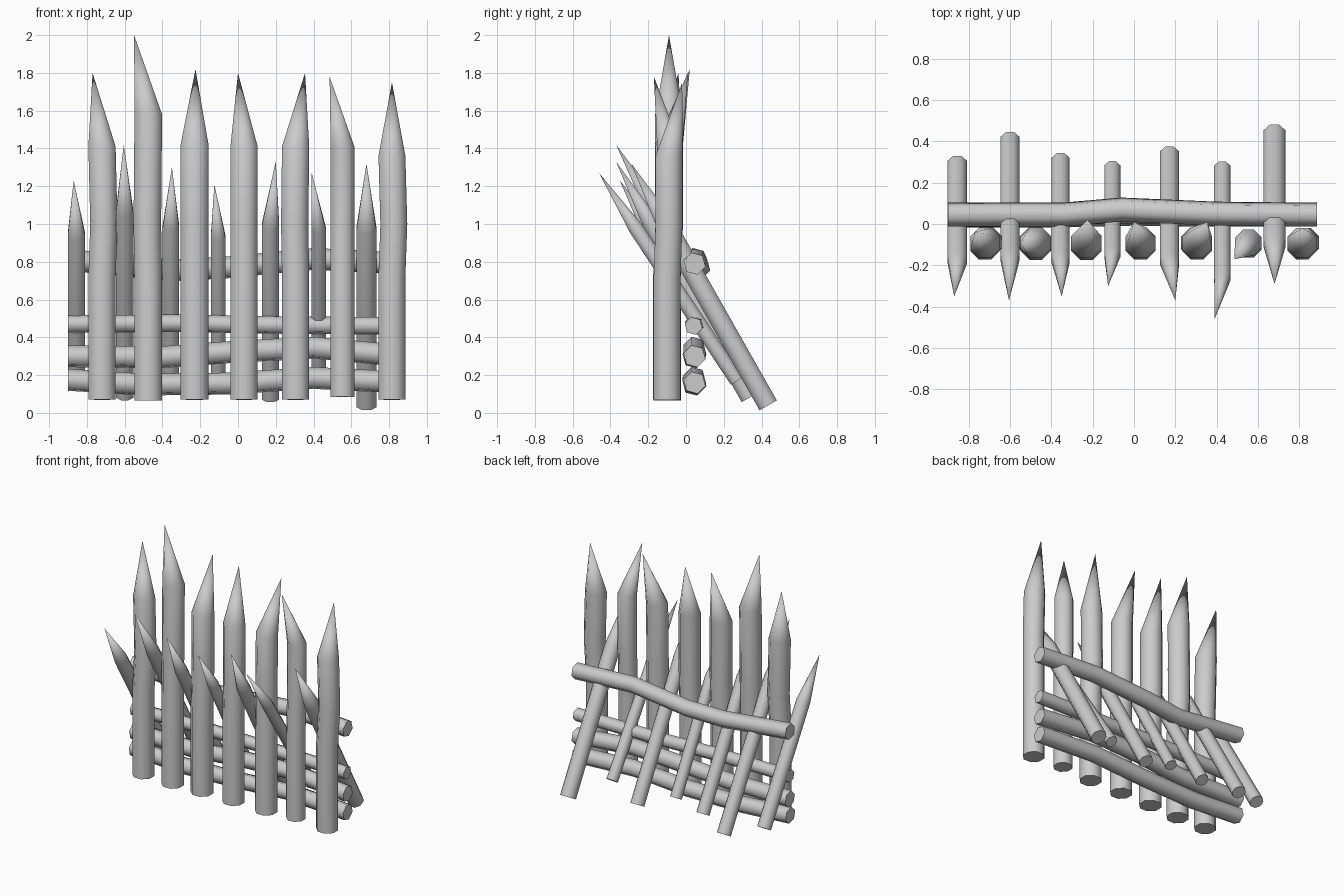
import bpy, bmesh, math
from mathutils import Vector

cube = bpy.data.objects.get("Cube")
if cube:
    bpy.data.objects.remove(cube, do_unlink=True)

wood = bpy.data.materials.new("grey_wood")
wood.use_nodes = True
GREY = (0.6, 0.6, 0.6, 1)
wood.diffuse_color = GREY
wood.node_tree.nodes["Principled BSDF"].inputs["Base Color"].default_value = GREY


def log(name, centres, radius, sides, tip=None, turn=0.5):
    """Capped log through the centres, optionally sharpened to a tip."""
    pts = [Vector(c) for c in centres]
    axis = (pts[-1] - pts[0]).normalized()
    side = axis.cross(Vector((0, 1, 0))).normalized()
    other = axis.cross(side)
    bm = bmesh.new()
    rings = []
    for p in pts:
        ring = []
        for i in range(sides):
            a = math.tau * (i + turn) / sides
            ring.append(bm.verts.new(p + radius * (math.cos(a) * side + math.sin(a) * other)))
        rings.append(ring)
    for low, high in zip(rings, rings[1:]):
        for i in range(sides):
            j = (i + 1) % sides
            bm.faces.new((low[i], low[j], high[j], high[i]))
    bm.faces.new(rings[0][::-1])
    if tip:
        apex = bm.verts.new(tip)
        for i in range(sides):
            bm.faces.new((rings[-1][i], rings[-1][(i + 1) % sides], apex))
    else:
        bm.faces.new(rings[-1])
    bmesh.ops.recalc_face_normals(bm, faces=bm.faces)
    mesh = bpy.data.meshes.new(name)
    bm.to_mesh(mesh)
    bm.free()
    mesh.materials.append(wood)
    obj = bpy.data.objects.new(name, mesh)
    bpy.context.collection.objects.link(obj)
    bpy.ops.object.select_all(action='DESELECT')
    obj.select_set(True)
    bpy.context.view_layer.objects.active = obj
    bpy.ops.object.shade_smooth_by_angle(angle=math.radians(65))


# Upright posts: x, radius, base z, shoulder z, bend in x, tip
posts = [
    (-0.72, 0.078, 0.07, 1.41, 0.01, (-0.77, -0.04, 1.8)),
    (-0.475, 0.079, 0.065, 1.58, -0.005, (-0.55, -0.09, 2.0)),
    (-0.23, 0.08, 0.07, 1.42, 0.0, (-0.225, 0.02, 1.82)),
    (0.032, 0.078, 0.07, 1.41, 0.0, (0.0, 0.01, 1.8)),
    (0.305, 0.078, 0.07, 1.41, -0.005, (0.355, 0.01, 1.8)),
    (0.553, 0.068, 0.085, 1.41, 0.0, (0.485, -0.17, 1.78)),
    (0.815, 0.077, 0.07, 1.36, 0.01, (0.815, -0.02, 1.75)),
]
for n, (x, r, base, top, bend, tip) in enumerate(posts, 1):
    path = [(x, -0.1, base), (x, -0.1, 0.72), (x + bend, -0.09, 1.0), (x, -0.09, top)]
    log(f"upright_post_{n}", path, r, 8, tip)

# Leaning stakes: x, radius, foot y, foot z, tip
stakes = [
    (-0.855, 0.05, 0.29, 0.16, (-0.87, -0.35, 1.23)),
    (-0.6, 0.05, 0.405, 0.09, (-0.605, -0.37, 1.42)),
    (-0.355, 0.047, 0.305, 0.14, (-0.35, -0.35, 1.3)),
    (-0.105, 0.042, 0.27, 0.18, (-0.125, -0.3, 1.21)),
    (0.172, 0.05, 0.335, 0.08, (0.2, -0.37, 1.33)),
    (0.427, 0.042, 0.27, 0.17, (0.39, -0.46, 1.27)),
    (0.68, 0.057, 0.435, 0.04, (0.68, -0.29, 1.32)),
]
for n, (x, r, y, z, tip) in enumerate(stakes, 1):
    foot = Vector((x, y, z))
    shoulder = foot.lerp(Vector((x, tip[1], tip[2])), 0.73)
    log(f"leaning_stake_{n}", [foot, foot.lerp(shoulder, 0.55), shoulder], r, 8, tip)

# Cross rails: name, radius, (x, y, z) path
rails = [
    ("bottom_rail", 0.06, [(-0.9, 0.04, 0.175), (-0.5, 0.04, 0.15), (-0.05, 0.05, 0.155),
                           (0.4, 0.045, 0.185), (0.885, 0.045, 0.16)]),
    ("lower_rail", 0.06, [(-0.9, 0.045, 0.3), (-0.4, 0.04, 0.295), (0.0, 0.05, 0.325),
                          (0.4, 0.045, 0.345), (0.885, 0.045, 0.3)]),
    ("middle_rail", 0.048, [(-0.9, 0.04, 0.47), (-0.35, 0.045, 0.475), (0.2, 0.05, 0.465),
                            (0.885, 0.04, 0.46)]),
    ("top_rail", 0.06, [(-0.9, 0.045, 0.81), (-0.35, 0.045, 0.755), (-0.06, 0.07, 0.77),
                        (0.4, 0.05, 0.815), (0.885, 0.045, 0.79)]),
]
for name, r, path in rails:
    log(name, path, r, 6, turn=0.25)
